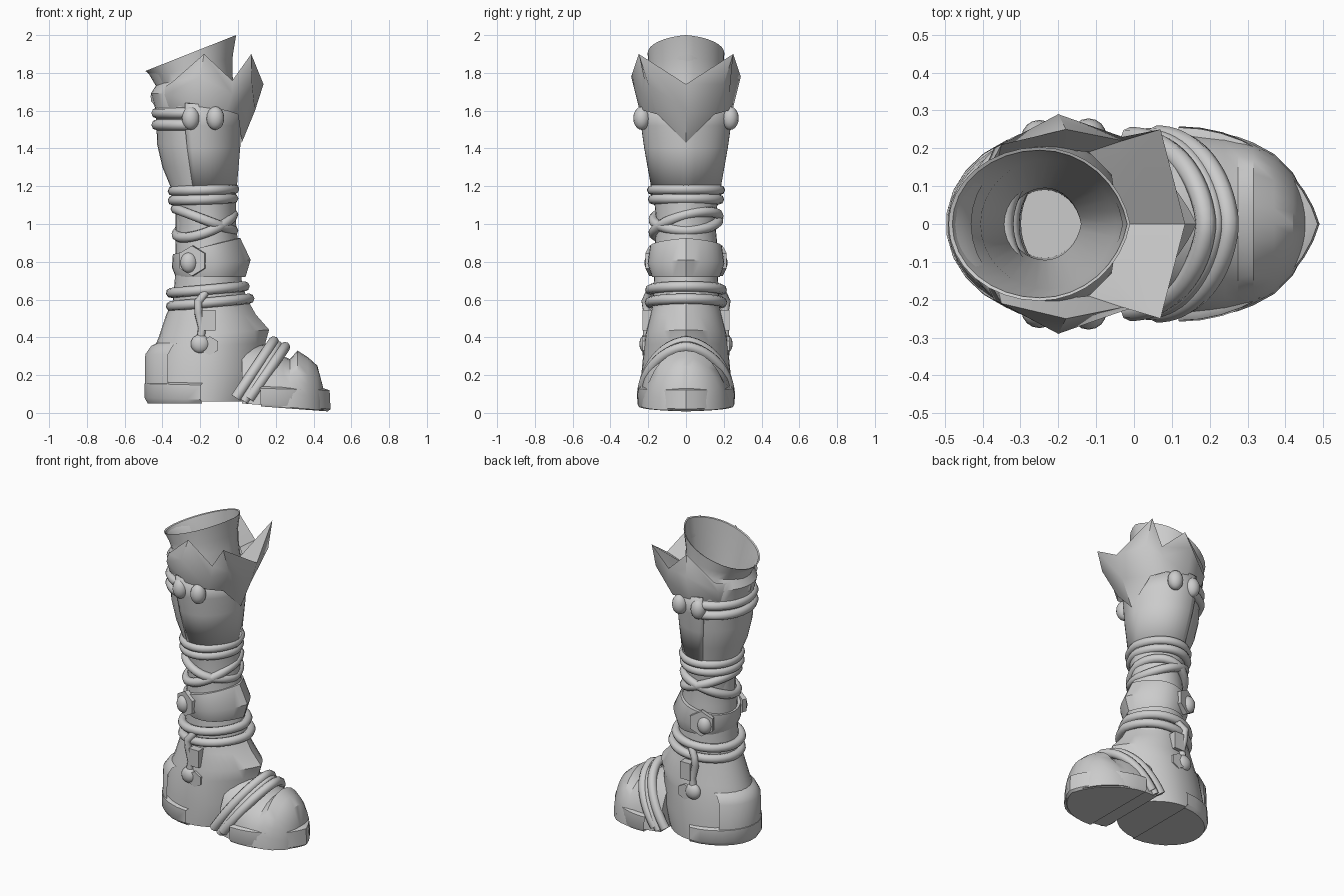
import bpy, bmesh
from math import sin, cos, pi, radians

if "Cube" in bpy.data.objects:
    bpy.data.objects.remove(bpy.data.objects["Cube"])


def finish(name, bm, thick=0.0, angle=38):
    bmesh.ops.remove_doubles(bm, verts=bm.verts, dist=0.0005)
    bmesh.ops.recalc_face_normals(bm, faces=bm.faces)
    me = bpy.data.meshes.new(name)
    bm.to_mesh(me)
    bm.free()
    ob = bpy.data.objects.new(name, me)
    bpy.context.collection.objects.link(ob)
    if thick:
        m = ob.modifiers.new("thickness", 'SOLIDIFY')
        m.thickness = thick
        m.offset = -1
    bpy.ops.object.select_all(action='DESELECT')
    bpy.context.view_layer.objects.active = ob
    ob.select_set(True)
    bpy.ops.object.shade_smooth_by_angle(angle=radians(angle))
    return ob


def ring_point(ring, t, p=0.0):
    """ring = (x_back, z_back, x_front, z_front, half_width); t = 0 faces the toe."""
    xb, zb, xf, zf, hy = ring
    c = cos(t)
    if c > 0:
        tt = abs((t + pi) % (2 * pi) - pi)
        c = (1 - p) * c + p * (1 - 2 * tt / pi)
    return ((xb + xf) / 2 + (xf - xb) / 2 * c, hy * sin(t),
            (zb + zf) / 2 + (zf - zb) / 2 * c)


def skin(bm, rows, closed):
    vs = [[bm.verts.new(q) for q in r] for r in rows]
    n = len(vs[0])
    for a, b in zip(vs, vs[1:]):
        for i in range(n if closed else n - 1):
            j = (i + 1) % n
            bm.faces.new((a[i], a[j], b[j], b[i]))
    return vs


def loft(name, rings, a0=0, a1=360, n=32, p=0.0, cap0=False, cap1=False, thick=0.0):
    bm = bmesh.new()
    closed = a1 - a0 == 360
    ts = [radians(a0 + (a1 - a0) * i / (n if closed else n - 1)) for i in range(n)]
    vs = skin(bm, [[ring_point(r, t, p) for t in ts] for r in rings], closed)
    if cap0:
        bm.faces.new(vs[0])
    if cap1:
        bm.faces.new(vs[-1])
    return finish(name, bm, thick)


def tube(name, pts, r, cyclic=False):
    cu = bpy.data.curves.new(name, 'CURVE')
    cu.dimensions = '3D'
    cu.bevel_depth = r
    cu.bevel_resolution = 2
    cu.use_fill_caps = True
    s = cu.splines.new('POLY')
    s.points.add(len(pts) - 1)
    for q, co in zip(s.points, pts):
        q.co = (*co, 1)
    s.use_cyclic_u = cyclic
    s.use_smooth = True
    ob = bpy.data.objects.new(name, cu)
    bpy.context.collection.objects.link(ob)
    bpy.ops.object.select_all(action='DESELECT')
    bpy.context.view_layer.objects.active = ob
    ob.select_set(True)
    bpy.ops.object.convert(target='MESH')


def rope(name, ring, r=0.027, a0=0, a1=360, tilt=0.0, n=36):
    closed = a1 - a0 == 360
    pts = []
    for i in range(n):
        t = radians(a0 + (a1 - a0) * i / (n if closed else n - 1))
        x, y, z = ring_point(ring, t, 0.15)
        pts.append((x, y, z + tilt * sin(t)))
    tube(name, pts, r, closed)


def bead(name, loc, size):
    bpy.ops.mesh.primitive_uv_sphere_add(segments=16, ring_count=10, location=loc)
    ob = bpy.context.object
    ob.name = name
    ob.scale = size
    bpy.ops.object.shade_smooth()


# Inner leg sleeve: outside up to the slanted mouth, then down the inside to a floor
loft("leg_sleeve", [
    (-.35, .55, .06, .55, .18), (-.335, .7, .02, .7, .17), (-.33, .9, 0, .9, .165),
    (-.32, 1.0, -.01, 1.0, .155), (-.35, 1.18, -.01, 1.18, .175),
    (-.40, 1.3, 0, 1.3, .2), (-.428, 1.42, 0, 1.42, .216), (-.435, 1.6, -.01, 1.6, .222),
    (-.462, 1.69, -.02, 1.7, .218), (-.43, 1.74, -.03, 1.8, .2),
    (-.455, 1.78, -.03, 1.88, .2), (-.49, 1.81, -.01, 2.0, .203),
    (-.48, 1.808, -.018, 1.995, .195), (-.405, 1.68, -.045, 1.7, .172),
    (-.33, 1.1, -.14, 1.1, .095), (-.33, .6, -.14, .6, .09)], p=.25, cap1=True)

# Shin guard wrapping the front of the calf
loft("shin_guard", [(-.36, 1.18, -.005, 1.18, .182), (-.42, 1.4, .015, 1.41, .222),
                    (-.44, 1.52, .02, 1.52, .238), (-.44, 1.65, .02, 1.62, .25)],
     -108, 108, 28, p=.25, thick=.012)

# Flared pointed collar with an inner lip: half rows from front to back, mirrored
half_rows = [
    [(-.04, 0, 1.68), (-.06, .13, 1.69), (-.12, .19, 1.7), (-.22, .2, 1.74), (-.36, .17, 1.70), (-.435, 0, 1.65)],
    [(.135, 0, 1.74), (.07, .25, 1.9), (-.03, .22, 1.76), (-.18, .25, 1.9), (-.35, .21, 1.75), (-.463, 0, 1.68)],
    [(.09, 0, 1.6), (.075, .2, 1.74), (-.03, .23, 1.69), (-.2, .29, 1.78), (-.37, .2, 1.69), (-.46, 0, 1.65)],
    [(.02, 0, 1.43), (.0, .15, 1.58), (-.06, .222, 1.6), (-.2, .25, 1.62), (-.36, .18, 1.62), (-.435, 0, 1.62)]]
bm = bmesh.new()
skin(bm, [r + [(x, -y, z) for x, y, z in r[-2:0:-1]] for r in half_rows], True)
finish("flared_collar", bm, 0, 45)

# Ropes behind the calf
for i, z in enumerate((1.587, 1.525)):
    rope(f"calf_rope_{i}", (-.43, z, .0, z, .225), .029, 103, 257)

# Rope rings and crossed ropes on the shin, twin ropes at the ankle
for i, (ring, tilt) in enumerate([
        ((-.345, 1.175, -.02, 1.185, .18), 0), ((-.345, 1.125, -.025, 1.135, .175), 0),
        ((-.325, .945, -.025, 1.05, .172), .045), ((-.33, 1.08, -.025, .965, .172), 0),
        ((-.355, .635, .035, .67, .19), 0), ((-.355, .565, .06, .605, .192), 0)]):
    rope(f"leg_rope_{i}", ring, .027, tilt=tilt)

# Ankle band with raised front point
loft("ankle_band", [(-.33, .72, .04, .72, .18), (-.35, .77, .067, .81, .203),
                    (-.345, .84, .012, .925, .19), (-.32, .84, -.015, .925, .16)], p=.5)

# Foot upper
loft("foot_upper", [(-.34, .6, .05, .6, .172), (-.38, .52, .095, .52, .188),
                    (-.42, .4, .165, .44, .213), (-.445, .34, .145, .37, .222),
                    (-.475, .2, .15, .22, .236), (-.48, .06, .1, .06, .236)],
     p=.5, cap0=True, cap1=True)

# Heel sole and heel counter
loft("heel_sole", [(-.48, .05, .1, .05, .235), (-.497, .08, .1, .06, .25),
                   (-.497, .155, .1, .14, .248), (-.475, .165, .1, .15, .235)],
     90, 270, 14, cap0=True, cap1=True)
loft("heel_counter", [(-.494, .14, .1, .14, .243), (-.492, .31, .1, .31, .232),
                      (-.46, .355, .1, .36, .218), (-.43, .37, .1, .38, .21)], 126, 234, 12)

# Toe: arched sections along x (x, top, bottom, half width)
bm = bmesh.new()
toe = [(.02, .38, .05, .23), (.15, .36, .04, .242), (.24, .30, .03, .238), (.275, .285, .03, .23),
       (.315, .33, .025, .215), (.37, .295, .02, .185), (.42, .25, .015, .135), (.452, .13, .015, .075)]
rows = [[(x, w * cos(a), b + (t - b) * sin(a) ** .9) for a in [pi * i / 14 for i in range(15)]]
        for x, t, b, w in toe]
vs = skin(bm, rows, True)
bm.faces.new(vs[0])
bm.faces.new(vs[-1])
finish("toe_box", bm, 0, 32)

# Toe sole rim
loft("toe_sole", [(-.23, .06, .475, .008, .25), (-.25, .08, .49, .02, .258),
                  (-.25, .14, .485, .12, .255), (-.22, .15, .455, .13, .24)],
     -90, 90, 19, p=.3, cap0=True, cap1=True)

# Ropes across the instep
for i, ring in enumerate([(-.2, -.2, .19, .38, .228), (-.12, -.18, .25, .35, .232)]):
    rope(f"instep_rope_{i}", ring, .028, -92, 92)
rope("instep_rope_low", (-.15, -.24, .215, .36, .232), .022, -90, 90)

# Paired side details: beads, toggles and hanging cords
for s, side in ((-1, "near"), (1, "far")):
    bead(f"calf_bead_back_{side}", (-.25, s * .23, 1.56), (.047, .045, .062))
    bead(f"calf_bead_front_{side}", (-.12, s * .234, 1.56), (.047, .045, .062))
    bead(f"ankle_bead_{side}", (-.26, s * .18, .795), (.045, .04, .055))
    bead(f"cord_bead_{side}", (-.2, s * .212, .365), (.05, .035, .05))
    bpy.ops.mesh.primitive_cylinder_add(vertices=6, radius=.05, depth=.045,
                                        location=(-.15, s * .208, .355), rotation=(pi / 2, 0, 0))
    bpy.context.object.name = f"cord_end_{side}"
    bpy.ops.mesh.primitive_cube_add(size=1, location=(-.155, s * .2, .49))
    ob = bpy.context.object
    ob.name = f"cord_toggle_{side}"
    ob.scale = (.07, .06, .11)
    tube(f"hanging_cord_{side}", [(-.17, s * .19, .64), (-.21, s * .215, .59), (-.21, s * .205, .53),
                                  (-.19, s * .205, .45), (-.2, s * .21, .38)], .022)
    # clasp plate under the ankle bead, turned to follow the leg
    bpy.ops.mesh.primitive_cylinder_add(vertices=6, radius=.08, depth=.03,
                                        location=(-.24, s * .18, .805), rotation=(pi / 2, 0, s * .3))
    bpy.context.object.name = f"ankle_clasp_{side}"
